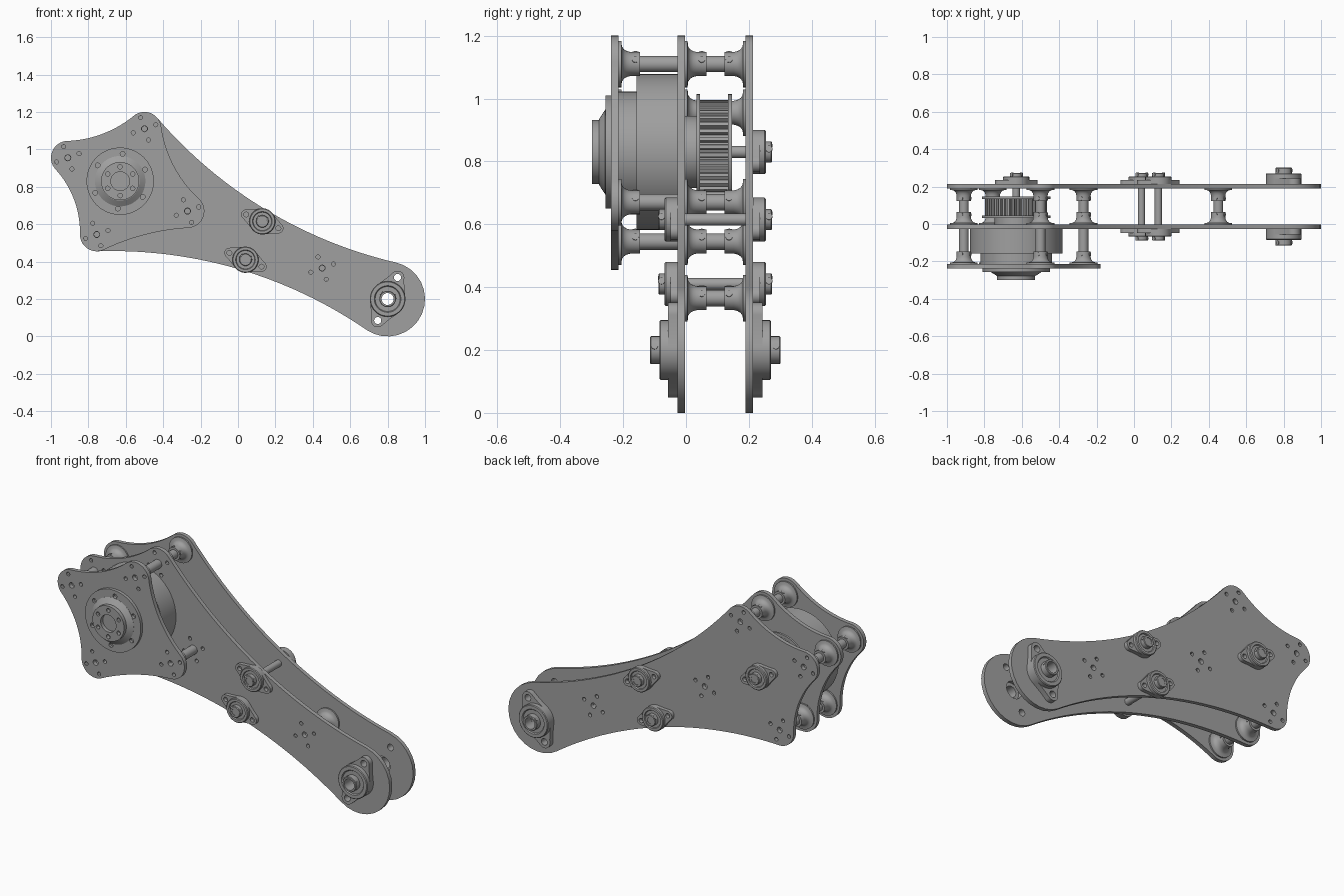
import bpy, bmesh
from math import pi, sin, cos, atan2, sqrt, radians
from mathutils import Vector, Matrix

if "Cube" in bpy.data.objects:
    bpy.data.objects.remove(bpy.data.objects["Cube"])

metal = bpy.data.materials.new("grey metal")
metal.use_nodes = True
GREY = (0.35, 0.35, 0.35, 1)
metal.diffuse_color = GREY
metal.node_tree.nodes["Principled BSDF"].inputs["Base Color"].default_value = GREY


def finish(name, mesh):
    obj = bpy.data.objects.new(name, mesh)
    bpy.context.collection.objects.link(obj)
    mesh.materials.clear()
    mesh.materials.append(metal)
    bpy.ops.object.select_all(action="DESELECT")
    obj.select_set(True)
    bpy.context.view_layer.objects.active = obj
    bpy.ops.object.shade_smooth_by_angle(angle=radians(30))
    return obj


def circle(x, z, r, n=20):
    return [(x + r * cos(2 * pi * i / n), z + r * sin(2 * pi * i / n)) for i in range(n)]


def ring_of(x, z, radius, count, turn=0.0):
    return circle(x, z, radius, count) if not turn else [
        (x + radius * cos(turn + 2 * pi * i / count),
         z + radius * sin(turn + 2 * pi * i / count)) for i in range(count)]


def arc(c, r, a0, a1, n):
    return [(c.x + r * cos(a0 + (a1 - a0) * i / n),
             c.y + r * sin(a0 + (a1 - a0) * i / n)) for i in range(n + 1)]


def blended_outline(corners, radii):
    """Round corners (counter-clockwise) joined by tangent concave arcs."""
    n = len(corners)
    centres = [Vector(c[:2]) for c in corners]
    blends = []
    for i in range(n):
        a, b, R = centres[i], centres[(i + 1) % n], radii[i]
        d1, d2 = corners[i][2] + R, corners[(i + 1) % n][2] + R
        u = (b - a).normalized()
        D = (b - a).length
        t = (D * D + d1 * d1 - d2 * d2) / (2 * D)
        blends.append(a + u * t + Vector((u.y, -u.x)) * sqrt(d1 * d1 - t * t))
    pts = []
    for i in range(n):
        c, prev, nxt = centres[i], blends[i - 1], blends[i]
        a0 = atan2(prev.y - c.y, prev.x - c.x)
        a1 = a0 + (atan2(nxt.y - c.y, nxt.x - c.x) - a0) % (2 * pi)
        pts += arc(c, corners[i][2], a0, a1, 16)
        b0 = a1 + pi
        d = centres[(i + 1) % n] - nxt
        b1 = b0 - (b0 - atan2(d.y, d.x)) % (2 * pi)
        pts += arc(nxt, radii[i], b0, b1, 28)[1:-1]
    return pts


def plate(name, loops, y0, y1):
    """Flat part in the xz plane; the first loop is the rim, others are holes."""
    cu = bpy.data.curves.new(name, "CURVE")
    cu.dimensions, cu.fill_mode, cu.extrude = "2D", "BOTH", abs(y1 - y0) / 2
    for loop in loops:
        sp = cu.splines.new("POLY")
        sp.points.add(len(loop) - 1)
        for p, (x, z) in zip(sp.points, loop):
            p.co = (x, z, 0, 1)
        sp.use_cyclic_u = True
    temp = bpy.data.objects.new(name, cu)
    bpy.context.collection.objects.link(temp)
    dg = bpy.context.evaluated_depsgraph_get()
    mesh = bpy.data.meshes.new_from_object(temp.evaluated_get(dg))
    bpy.data.objects.remove(temp)
    mesh.transform(Matrix.Translation((0, (y0 + y1) / 2, 0)) @ Matrix.Rotation(pi / 2, 4, "X"))
    return finish(name, mesh)


def lathe(name, x, z, profile, y0=0.0, side=1, steps=48):
    """Spin a closed (radius, depth) profile about an axis along y."""
    bm = bmesh.new()
    vs = [bm.verts.new((r, y0 + side * d, 0)) for r, d in profile]
    es = [bm.edges.new((vs[i], vs[(i + 1) % len(vs)])) for i in range(len(vs))]
    bmesh.ops.spin(bm, geom=vs + es, cent=(0, 0, 0), axis=(0, 1, 0),
                   angle=2 * pi, steps=steps, use_duplicate=False)
    bmesh.ops.remove_doubles(bm, verts=bm.verts, dist=1e-5)
    bmesh.ops.dissolve_degenerate(bm, edges=bm.edges, dist=1e-6)
    bmesh.ops.recalc_face_normals(bm, faces=bm.faces)
    bmesh.ops.translate(bm, verts=bm.verts, vec=(x, 0, z))
    mesh = bpy.data.meshes.new(name)
    bm.to_mesh(mesh)
    bm.free()
    return finish(name, mesh)


def rod(name, x, z, r, y0, y1):
    return lathe(name, x, z, [(0, y0), (r, y0), (r, y1), (0, y1)])


def tube(name, x, z, ri, ro, y0, y1):
    return lathe(name, x, z, [(ri, y0), (ro, y0), (ro, y1), (ri, y1)])


def grub_screw(name, x, y, z, r, angle):
    """Small screw head on the side of a collar of radius r."""
    d = Vector((cos(angle), 0, sin(angle)))
    bm = bmesh.new()
    bmesh.ops.create_cone(bm, cap_ends=True, segments=12, radius1=0.011, radius2=0.011, depth=0.012,
                          matrix=Matrix.Translation(Vector((x, y, z)) + d * r)
                          @ d.to_track_quat("Z", "Y").to_matrix().to_4x4())
    mesh = bpy.data.meshes.new(name)
    bm.to_mesh(mesh)
    bm.free()
    finish(name, mesh)


# Layout: plate depths, motor axis, standoffs and bearings
FRONT, MID, BACK = (-0.238, -0.214), (-0.027, -0.003), (0.190, 0.213)
MX, MZ = -0.63, 0.83
TOP, LEFT, LOW, INNER = (-0.5, 1.11), (-0.91, 0.955), (-0.755, 0.545), (-0.27, 0.67)
LOWER_ARM = (0.45, 0.365)
IDLERS = [(0.13, 0.615), (0.04, 0.41)]
END = (0.8, 0.2)
SMALL = dict(boss=0.07, ear=(-0.086, 0.037), ear_r=0.027, steps=(0.022, 0.041, 0.061),
             collar=0.033, bore=0.019, bolt=0.013)
LARGE = dict(boss=0.095, ear=(0.053, 0.115), ear_r=0.036, steps=(0.03, 0.058, 0.088),
             collar=0.044, bore=0.032, bolt=0.019)


def bolt_pattern(p):
    return [circle(*p, 0.016)] + [circle(*q, 0.011, 12) for q in ring_of(*p, 0.064, 4, radians(20))]


# Side plates
def corner(p, r=0.09):
    return (*p, r)


star = blended_outline([corner(TOP), corner(LEFT), corner(LOW), corner(INNER)],
                       [0.6, 0.5, 1.2, 0.65])
arm = blended_outline([corner(TOP), corner(LEFT), corner(LOW), corner(END, 0.2)],
                      [0.6, 0.5, 2.4, 2.4])
star_holes = [h for p in (TOP, LEFT, LOW, INNER) for h in bolt_pattern(p)]
ex, ez = LARGE["ear"]
arm_holes = star_holes + bolt_pattern(LOWER_ARM) + [circle(*END, 0.05, 32)] + [
    circle(END[0] + s * ex, END[1] + s * ez, LARGE["bolt"]) for s in (1, -1)]
plate("front_plate", [star] + star_holes, *FRONT)
plate("middle_plate", [arm] + arm_holes, *MID)
plate("back_plate", [arm] + arm_holes, *BACK)

# Standoffs with flared hubs
HUB = [(0.014, 0), (0.074, 0), (0.074, 0.008), (0.056, 0.010), (0.047, 0.016),
       (0.041, 0.026), (0.038, 0.038), (0.038, 0.068), (0.014, 0.068)]
for i, p in enumerate((TOP, LEFT, LOW, INNER, LOWER_ARM)):
    ends = [(MID[1], 1), (BACK[0], -1)]
    rod(f"back_standoff_{i}", *p, 0.026, MID[1] + 0.02, BACK[0] - 0.02)
    if p != LOWER_ARM:
        ends.append((FRONT[1], 1))
        rod(f"front_standoff_{i}", *p, 0.026, FRONT[1] + 0.02, MID[0])
    for y, side in ends:
        lathe(f"standoff_hub_{i}", *p, HUB, y, side)
        for a in (0.4, 0.4 + pi / 2):
            grub_screw(f"hub_screw_{i}", p[0], y + side * 0.053, p[1], 0.034, a)


# Flange bearings
def bearing(name, p, y, side, boss, ear, ear_r, steps, collar, bore, bolt):
    x, z = p
    ears = [(x + s * ear[0], z + s * ear[1]) for s in (1, -1)]
    rim = blended_outline([(*ears[0], ear_r), (x, z, boss), (*ears[1], ear_r), (x, z, boss)], [0.6] * 4)
    plate(name + "_flange", [rim, circle(x, z, bore, 32)] + [circle(*e, bolt) for e in ears],
          y, y + side * steps[0])
    mid, out = steps[1], steps[2]
    lathe(name + "_housing", x, z, [
        (bore, steps[0]), (boss, steps[0]), (boss, mid - 0.004), (boss - 0.004, mid),
        (boss * 0.75, mid), (boss * 0.7, mid - 0.006), (collar, mid - 0.006),
        (collar, out - 0.003), (collar - 0.003, out), (bore, out)], y, side)
    for a in (0.3, 2.4):
        grub_screw(name + "_screw", x, y + side * (mid + out) / 2, z, collar - 0.004, a)


for i, p in enumerate(IDLERS):
    bearing(f"idler_front_bearing_{i}", p, MID[0], -1, **SMALL)
    bearing(f"idler_back_bearing_{i}", p, BACK[1], 1, **SMALL)
    rod(f"idler_shaft_{i}", *p, 0.0195, MID[0] - 0.058, BACK[1] + 0.058)
bearing("end_front_bearing", END, MID[0], -1, **LARGE)
bearing("end_back_bearing", END, BACK[1], 1, **LARGE)
bearing("motor_back_bearing", (MX, MZ), BACK[1], 1, **SMALL)

# Motor and gearbox
rod("motor_body", MX, MZ, 0.248, -0.157, MID[0])
rod("gearbox_body", MX, MZ, 0.192, FRONT[1], -0.157)
plate("gearbox_cap", [circle(MX, MZ, 0.18, 64)] + [
    circle(*q, 0.013, 12) for q in ring_of(MX, MZ, 0.147, 6, radians(25))], -0.256, FRONT[0])
tube("output_cone", MX, MZ, 0.05, 0.125, -0.258, -0.254)
lathe("output_neck", MX, MZ, [(0, -0.25), (0.135, -0.25), (0.135, -0.257), (0.104, -0.277), (0, -0.277)])
plate("output_face", [circle(MX, MZ, 0.102, 48), circle(MX, MZ, 0.05, 32)] + [
    circle(*q, 0.012, 12) for q in ring_of(MX, MZ, 0.077, 6, radians(30))], -0.299, -0.277)

# Toothed pulley
rod("pulley_hub", MX, MZ, 0.115, MID[1], 0.04)
TEETH = 40
gear = []
for i in range(TEETH):
    for f, r in ((0.0, 0.152), (0.3, 0.152), (0.42, 0.166), (0.88, 0.166)):
        a = 2 * pi * (i + f) / TEETH
        gear.append((MX + r * cos(a), MZ + r * sin(a)))
plate("pulley_teeth", [gear], 0.04, 0.138)
for name, y in (("pulley_front_rim", 0.033), ("pulley_back_rim", 0.134)):
    rod(name, MX, MZ, 0.184, y, y + 0.012)
rod("pulley_shaft", MX, MZ, 0.0195, 0.13, BACK[1] + 0.058)
